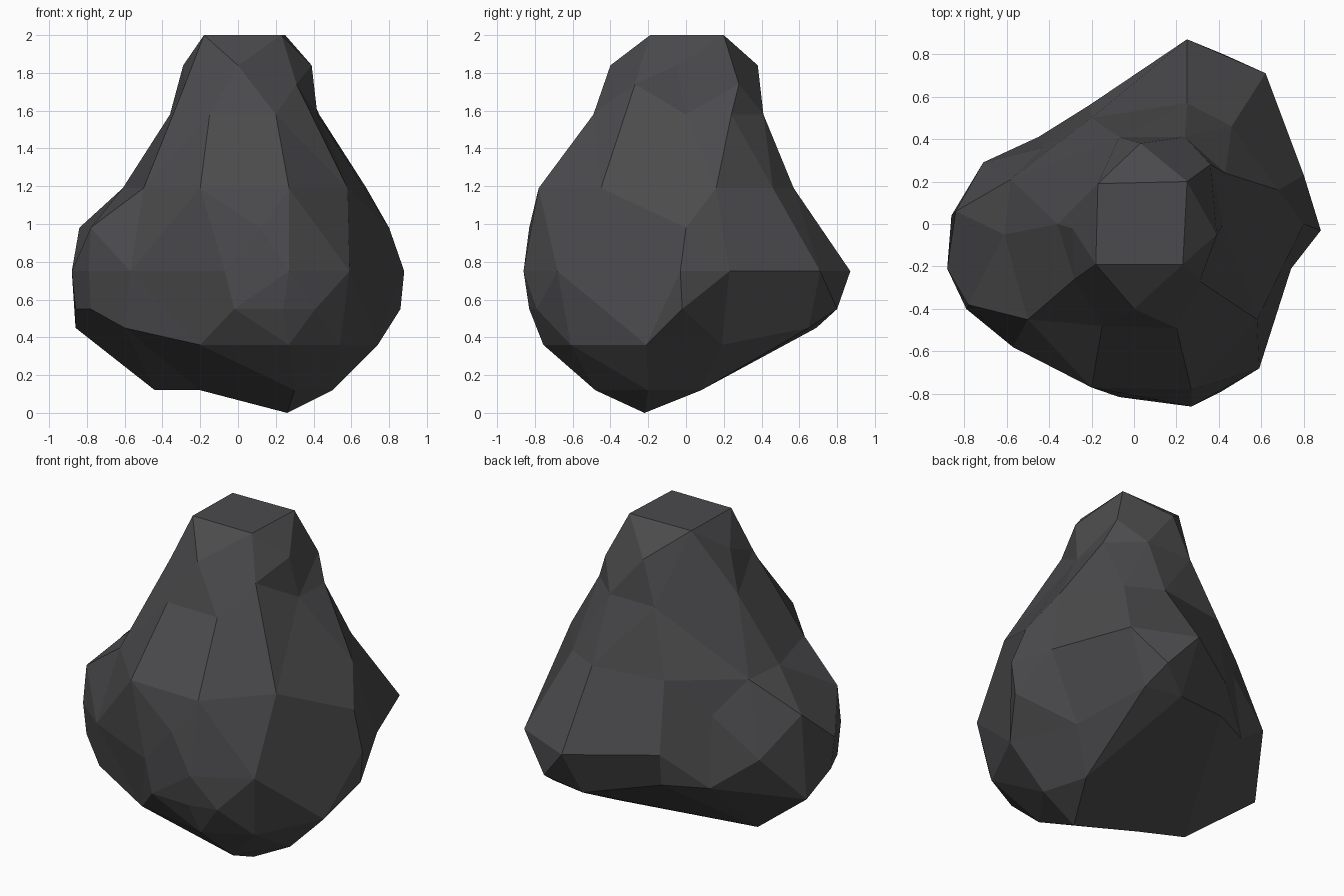
import bpy, bmesh
from mathutils import Vector

# contour rings of the boulder: height -> (x, y) corners
RINGS = {
    2.0: [(-.17, .19), (.25, .20), (.23, -.19), (-.18, -.19)],
    1.84: [(.03, .38), (.39, -.05), (0, -.40), (-.29, -.02)],
    1.74: [(.36, .28), (-.28, -.26), (.31, -.27)],
    1.58: [(.42, 0), (.2, -.49), (-.15, -.48), (-.36, 0), (-.07, .41), (.24, .41), (.43, .24)],
    1.19: [(.27, -.78), (-.2, -.77), (.58, -.45), (.68, .16), (.46, .46), (.25, .57),
           (-.2, .5), (-.58, .21), (-.61, -.05), (-.50, -.45)],
    .98: [(.80, 0), (-.84, .06), (-.78, -.38), (-.43, .36), (.12, -.83)],
    .75: [(.88, -.03), (.59, -.68), (.27, -.86), (-.07, -.815), (-.57, -.58), (-.88, -.21),
          (-.79, -.4), (-.71, .29), (-.21, .56), (.25, .87), (.80, .23), (.62, .71)],
    .55: [(.86, -.02), (.41, -.79), (-.02, -.82), (.24, -.83), (-.78, -.38), (-.86, -.2),
          (.42, .80), (-.2, .53), (-.45, .41)],
    .45: [(-.6, -.51), (.23, .69), (-.86, .04), (.46, .65)],
    .36: [(.58, .19), (.74, -.21), (.54, -.61), (-.2, -.66), (.27, -.755)],
    .12: [(.5, -.2), (.42, .08), (.3, -.48), (-.44, -.08), (-.2, -.2)],
    0: [(.26, -.22)],
}

# spread corners over a sphere, hull them for the facets, then restore the true positions
bm = bmesh.new()
home = {}
for z, ring in RINGS.items():
    for x, y in ring:
        d = Vector((x, y, (z - .8) * .7)).normalized()
        home[bm.verts.new(d)] = Vector((x, y, z))
bmesh.ops.convex_hull(bm, input=bm.verts[:])
for v, p in home.items():
    if v.is_valid:
        v.co = p
bmesh.ops.dissolve_limit(bm, angle_limit=.1, verts=bm.verts[:], edges=bm.edges[:])
bmesh.ops.recalc_face_normals(bm, faces=bm.faces[:])

mesh = bpy.data.meshes.new("boulder")
bm.to_mesh(mesh)
bm.free()
boulder = bpy.data.objects.new("boulder", mesh)
bpy.context.collection.objects.link(boulder)

# dark stone
stone = bpy.data.materials.new("dark_stone")
stone.diffuse_color = (.07, .07, .074, 1)
mesh.materials.append(stone)
